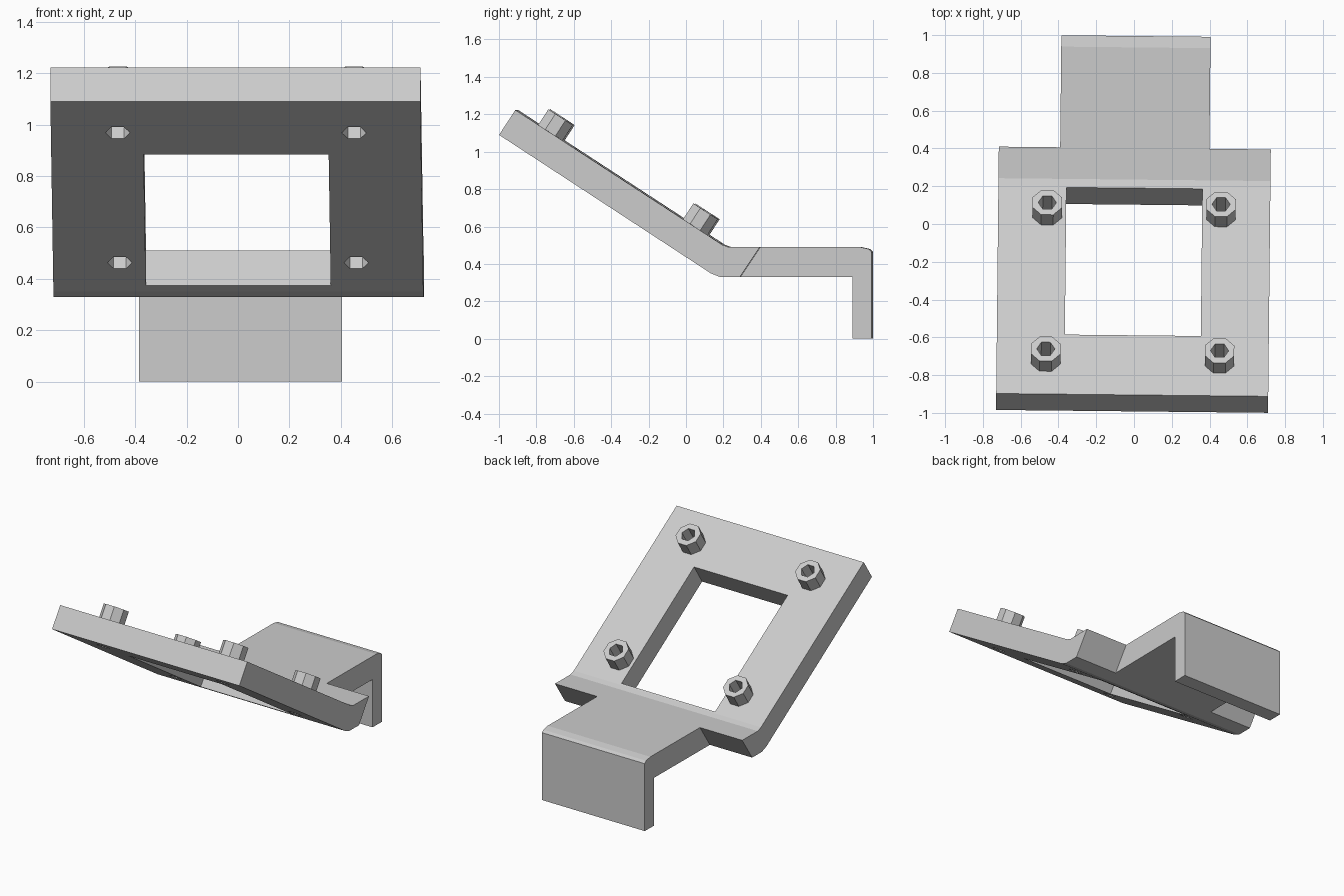
import bpy, bmesh, math
from mathutils import Matrix, Vector

if "Cube" in bpy.data.objects:
    bpy.data.objects.remove(bpy.data.objects["Cube"])

grey = bpy.data.materials.new("light grey")
grey.use_nodes = True
grey.diffuse_color = (0.6, 0.6, 0.6, 1)
grey.node_tree.nodes["Principled BSDF"].inputs["Base Color"].default_value = grey.diffuse_color

TILT = math.radians(-33)
YAW = Matrix.Rotation(math.radians(-0.6), 4, 'Z')   # whole bracket sits slightly turned
SLOPE = Matrix.Rotation(TILT, 4, 'X')


def prism(name, points, depth, matrix):
    """Extrude an XY outline along local Z, centred, then place it."""
    bm = bmesh.new()
    face = bm.faces.new([bm.verts.new((x, y, -depth / 2)) for x, y in points])
    top = bmesh.ops.extrude_face_region(bm, geom=[face])
    verts = [v for v in top["geom"] if isinstance(v, bmesh.types.BMVert)]
    bmesh.ops.translate(bm, vec=(0, 0, depth), verts=verts)
    bmesh.ops.recalc_face_normals(bm, faces=bm.faces)
    bm.transform(YAW @ matrix)
    bmesh.ops.recalc_face_normals(bm, faces=bm.faces)
    mesh = bpy.data.meshes.new(name)
    bm.to_mesh(mesh)
    bm.free()
    mesh.materials.append(grey)
    obj = bpy.data.objects.new(name, mesh)
    bpy.context.collection.objects.link(obj)
    return obj


def ring(radius, sides, turn=0.0):
    return [(radius * math.cos(turn + math.tau * i / sides),
             radius * math.sin(turn + math.tau * i / sides)) for i in range(sides)]


def cut(obj, cutter):
    cutter.hide_render = True
    mod = obj.modifiers.new("cut", 'BOOLEAN')
    mod.operation, mod.solver, mod.object = 'DIFFERENCE', 'EXACT', cutter
    bpy.context.view_layer.objects.active = obj
    bpy.ops.object.modifier_apply(modifier=mod.name)


def discard(obj):
    bpy.data.objects.remove(obj)


def on_slope(x, y, lift=0.0):
    """Frame on the sloped plate's upper surface, raised along its normal."""
    z = 0.49 + 0.65 * (0.22 - y)
    return Matrix.Translation((x, y, z)) @ SLOPE @ Matrix.Translation((0, 0, lift))


# Side outlines are (y, z) and extrude along x
SIDE = Matrix(((0, 0, 1, 0), (1, 0, 0, 0), (0, 1, 0, 0), (0, 0, 0, 1)))

# Sloped plate with its bent rear lip
plate = prism("sloped_plate", [(-0.992, 1.09), (-0.905, 1.223), (0.2, 0.503), (0.235, 0.49),
                               (0.402, 0.49), (0.295, 0.33), (0.19, 0.33), (0.14, 0.35)],
              1.44, SIDE)

# Narrow neck and the flange that drops from it
neck = prism("neck_and_flange", [(0.402, 0.49), (0.935, 0.49), (0.98, 0.48), (0.995, 0.465),
                                 (0.995, 0), (0.894, 0), (0.894, 0.33), (0.295, 0.33)],
             0.79, SIDE)

# Rectangular opening, square to the slope
half_x, half_y = 0.36, 0.465
window = prism("window_cutter", [(-half_x, -half_y), (half_x, -half_y),
                                 (half_x, half_y), (-half_x, half_y)], 0.8, on_slope(0, -0.2))
cut(plate, window)
discard(window)

# Screw bosses with hexagonal through holes
HEIGHT = 0.1
for end, y in (("rear", 0.055), ("front", -0.72)):
    for side, x in (("left", 0.46), ("right", -0.46)):
        boss = prism(f"{end}_{side}_boss", ring(0.084, 8, math.pi / 8), HEIGHT,
                     on_slope(x, y, HEIGHT / 2))
        drill = prism("drill_cutter", ring(0.048, 6), 0.6, on_slope(x, y))
        cut(plate, drill)
        cut(boss, drill)
        discard(drill)

# Two holes through the flange
for x in (-0.136, 0.136):
    drill = prism("flange_cutter", ring(0.051, 6, math.pi / 2), 0.3,
                  Matrix.Translation((x, 0.945, 0.175)) @ Matrix.Rotation(math.pi / 2, 4, 'X'))
    cut(neck, drill)
    discard(drill)
